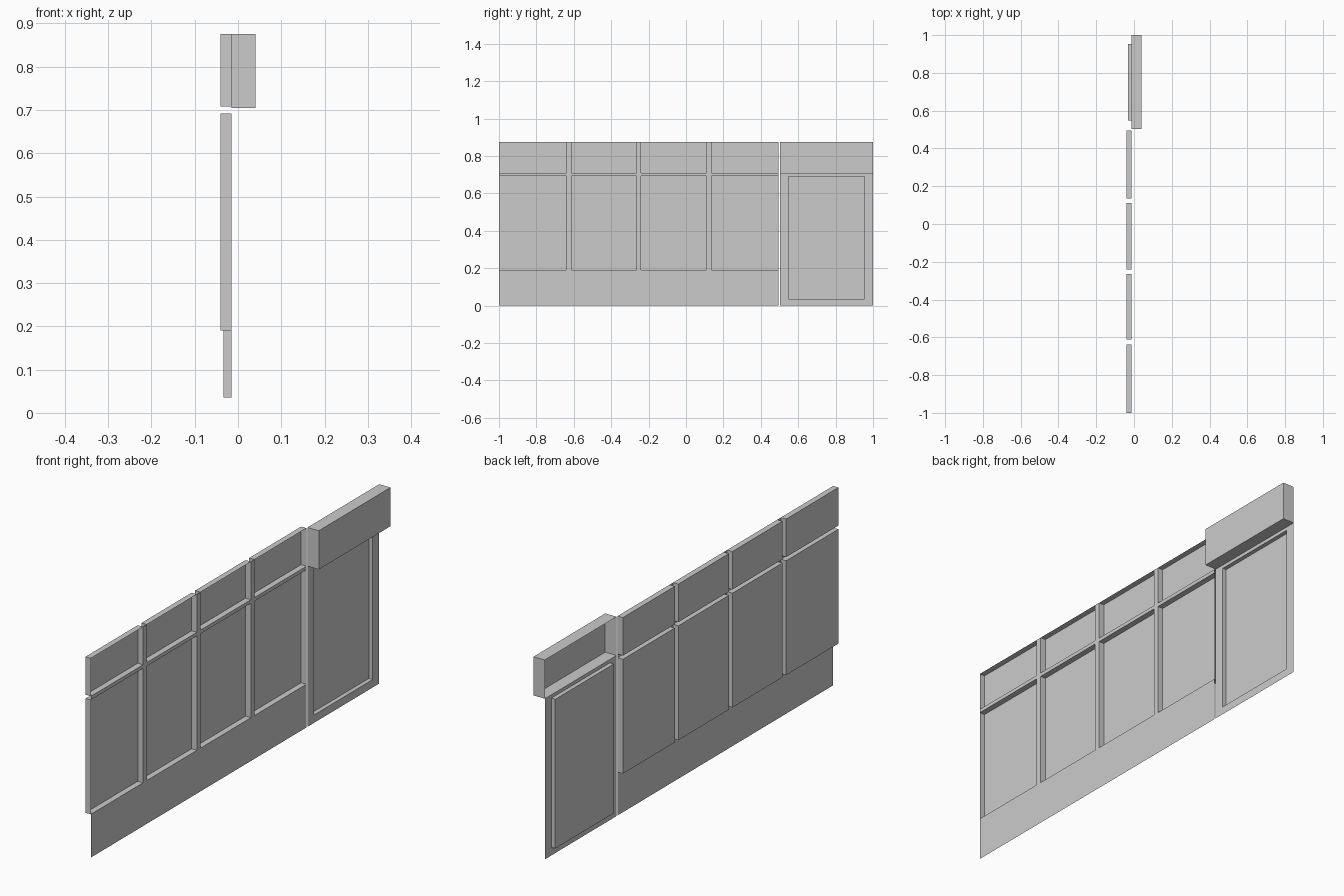
import bpy, bmesh

if "Cube" in bpy.data.objects:
    bpy.data.objects.remove(bpy.data.objects["Cube"])

SHEET_X = -0.0145   # plane of the thin backing sheet


def pressed_sheet(name, ys, zs, raised, depth_x):
    """Thin sheet split at ys / zs; cells chosen by raised(i, j) become open-backed trays."""
    bm = bmesh.new()

    def ring(x, y0, y1, z0, z1):
        return [bm.verts.new((x, y, z)) for y, z in
                ((y0, z0), (y0, z1), (y1, z1), (y1, z0))]

    for i in range(len(ys) - 1):
        for j in range(len(zs) - 1):
            cell = (ys[i], ys[i + 1], zs[j], zs[j + 1])
            base = ring(SHEET_X, *cell)
            if not raised(i, j):
                bm.faces.new(base)
                continue
            cap = ring(depth_x, *cell)
            bm.faces.new(cap)
            for k in range(4):
                n = (k + 1) % 4
                bm.faces.new((base[k], base[n], cap[n], cap[k]))
    bmesh.ops.remove_doubles(bm, verts=bm.verts, dist=1e-5)
    mesh = bpy.data.meshes.new(name)
    bm.to_mesh(mesh)
    bm.free()
    obj = bpy.data.objects.new(name, mesh)
    bpy.context.collection.objects.link(obj)
    return obj


# Long section: four columns with a large lower and a small upper panel each
pressed_sheet("panelled_section",
              [-1, -0.638, -0.612, -0.265, -0.24, 0.11, 0.135, 0.495],
              [0, 0.19, 0.692, 0.708, 0.875],
              lambda i, j: i % 2 == 0 and j in (1, 3), -0.04)

# Door with one shallow raised panel
pressed_sheet("door", [0.503, 0.548, 0.954, 1], [0, 0.035, 0.69, 0.705],
              lambda i, j: i == 1 and j == 1, -0.033)

# Box above the door, pressed the opposite way
pressed_sheet("header_box", [0.503, 1], [0.705, 0.875],
              lambda i, j: True, 0.04)
